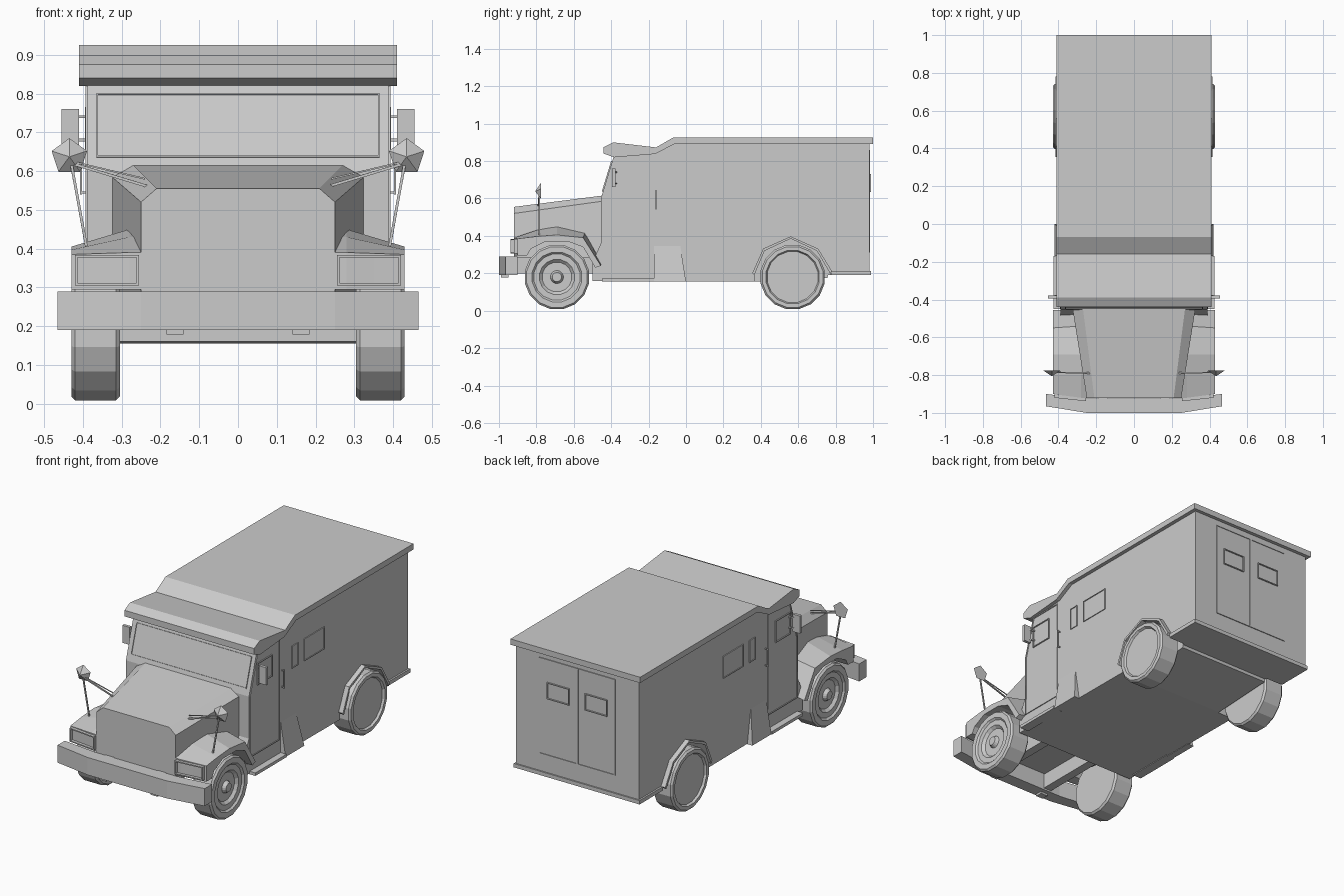
import bpy, bmesh, math
from mathutils import Vector

if "Cube" in bpy.data.objects:
    bpy.data.objects.remove(bpy.data.objects["Cube"])


def finish(name, bm, mirror=False):
    bmesh.ops.recalc_face_normals(bm, faces=bm.faces)
    me = bpy.data.meshes.new(name)
    bm.to_mesh(me)
    bm.free()
    ob = bpy.data.objects.new(name, me)
    bpy.context.collection.objects.link(ob)
    if mirror:
        ob.modifiers.new("mirror", "MIRROR")
    return ob


def loft(name, sections, mirror=False):
    """Skin a list of matching closed sections and cap both ends."""
    bm = bmesh.new()
    rings = [[bm.verts.new(p) for p in s] for s in sections]
    n = len(rings[0])
    for a, b in zip(rings, rings[1:]):
        for i in range(n):
            j = (i + 1) % n
            bm.faces.new((a[i], a[j], b[j], b[i]))
    bm.faces.new(rings[0])
    bm.faces.new(rings[-1])
    return finish(name, bm, mirror)


def prism(name, yz, x0, x1, mirror=False):
    return loft(name, [[(x, y, z) for y, z in yz] for x in (x0, x1)], mirror)


def box(name, x0, x1, y0, y1, z0, z1, mirror=False):
    return prism(name, [(y0, z0), (y1, z0), (y1, z1), (y0, z1)], x0, x1, mirror)


def rod(name, p, q, r=0.004):
    p, q = Vector(p), Vector(q)
    u = (q - p).orthogonal().normalized()
    v = (q - p).cross(u).normalized()
    ring = [u * r, v * r, -u * r, -v * r]
    return loft(name, [[c + o for o in ring] for c in (p, q)], True)


def panel(name, pts, out, rim=0.01, depth=0.005, mirror=False):
    """Raised frame around a sunken flat panel, standing on a surface."""
    bm = bmesh.new()
    out = Vector(out).normalized()
    low = [bm.verts.new(p) for p in pts]
    high = [bm.verts.new(Vector(p) + out * depth) for p in pts]
    n = len(pts)
    for i in range(n):
        j = (i + 1) % n
        bm.faces.new((low[i], low[j], high[j], high[i]))
    top = bm.faces.new(high)
    bm.normal_update()
    bmesh.ops.inset_region(bm, faces=[top], thickness=rim, use_boundary=True)
    r = bmesh.ops.extrude_discrete_faces(bm, faces=[top])
    bmesh.ops.translate(bm, vec=out * (0.001 - depth), verts=r["faces"][0].verts)
    return finish(name, bm, mirror)


def side_rect(name, y0, y1, z0, z1, x=0.388, **kw):
    return panel(name, [(x, y0, z0), (x, y1, z0), (x, y1, z1), (x, y0, z1)],
                 (1, 0, 0), mirror=True, **kw)


def wheel(name, y, profile, n=16):
    """Turned wheel: profile of (radius, x) pairs around the axle."""
    rings = [[(x, y + r * math.cos((k + .5) * math.tau / n),
               0.18 + r * math.sin((k + .5) * math.tau / n)) for k in range(n)]
             for r, x in profile]
    return loft(name, rings, True)


# Armoured body with rear wheel wells cut in
body = prism("body", [(-.50, .16), (-.50, .26), (-.455, .36), (-.455, .60), (-.385, .83),
                      (-.16, .84), (-.06, .895), (.98, .895), (.98, .19), (.76, .19),
                      (.755, .175), (.37, .155)], -.388, .388)
arch = [(.365, .19), (.42, .32), (.56, .385), (.70, .32), (.77, .20)]
for s in (1, -1):
    cutter = prism("well_cutter", [(.365, .05)] + arch + [(.77, .05)], .29 * s, .5 * s)
    cutter.hide_render = True
    mod = body.modifiers.new("well", "BOOLEAN")
    mod.object, mod.operation, mod.solver = cutter, "DIFFERENCE", "EXACT"
    bpy.context.view_layer.objects.active = body
    bpy.ops.object.modifier_apply(modifier=mod.name)
    bpy.data.objects.remove(cutter)
lip = arch + [(y + (y - .57) * .05, z + .012) for y, z in reversed(arch)]
prism("rear_arch_lip", lip, .38, .415, True)
box("rear_skirt", -.398, .398, .775, .988, .19, .212)

# Roof with front visor
prism("roof", [(-.385, .82), (-.44, .84), (-.44, .875), (-.39, .90), (-.16, .873),
               (-.07, .925), (1.0, .925), (1.0, .892), (-.06, .892), (-.165, .838)], -.41, .41)

# Hood tapering towards the grille
def hood_section(y, w, t, z, top):
    return [(-w, y, .285), (-w, y, z), (-t, y, top), (t, y, top), (w, y, z), (w, y, .285)]


loft("hood", [hood_section(-.92, .25, .21, .52, .555),
              hood_section(-.45, .325, .27, .585, .615)])

# Front fenders, higher on the inside
under = [(-.485, .23), (-.55, .34), (-.63, .37), (-.75, .37), (-.83, .33), (-.85, .295)]
inner = [(-.92, .295), (-.92, .39), (-.80, .43), (-.69, .45), (-.54, .42), (-.455, .27)] + under
outer = [(-.90, .295), (-.90, .385), (-.80, .397), (-.69, .405), (-.55, .39), (-.455, .24)] + under
loft("front_fender", [[(.25, *p) for p in inner], [(.28, *p) for p in inner],
                      [(.43, *p) for p in outer]], True)
panel("headlight", [(.255, -.92, .305), (.42, -.902, .305), (.42, -.902, .383), (.255, -.92, .383)],
      (0, -1, 0), rim=.009, depth=.018, mirror=True)

# Bumper with swept-back ends, frame rails and tow tabs
plan = [(-.25, -1.0), (.25, -1.0), (.465, -.965), (.465, -.90), (.25, -.925),
        (-.25, -.925), (-.465, -.90), (-.465, -.965)]
loft("front_bumper", [[(x, y, z) for x, y in plan] for z in (.19, .29)])
box("frame_rail", .14, .19, -.93, -.49, .20, .29, True)
box("tow_tab", .14, .185, -.99, -.95, .178, .195, True)

# Running board and flared skirt behind the door
box("running_board", .37, .425, -.45, -.17, .155, .172, True)
loft("skirt_flare", [[(.38, -.17, .155), (.42, -.17, .155), (.389, -.17, .345)],
                     [(.38, .0, .155), (.42, .0, .155), (.389, -.03, .345)]], True)

# Wheels
tyre = [(.165, .305), (.175, .315), (.175, .42), (.165, .43)]
wheel("front_wheel", -.69, tyre + [(.135, .43), (.125, .42), (.095, .42), (.08, .405),
                                   (.035, .405), (.025, .425)])
wheel("rear_wheel", .57, tyre + [(.145, .43), (.138, .418)])

# Windscreen lying on the sloped cab front
def screen(x, z):
    return (x, -.455 + (z - .60) * .304, z)


panel("windscreen", [screen(-.365, .635), screen(.365, .635), screen(.365, .80), screen(-.365, .80)],
      (0, -.957, .29), rim=.006, depth=.006)

# Cab doors and side windows
panel("cab_door", [(.388, y, z) for y, z in
                   [(-.45, .25), (-.18, .25), (-.18, .825), (-.382, .825), (-.45, .60)]],
      (1, 0, 0), rim=.008, depth=.005, mirror=True)
side_rect("cab_door_window", -.385, -.25, .64, .765, rim=.007, depth=.007)
side_rect("slot_window", -.07, -.015, .615, .742, rim=.006)
side_rect("side_window", .04, .222, .615, .742, rim=.006)

# Grab handle behind the door
rod("grab_handle", (.405, -.16, .54), (.405, -.16, .645))
for z in (.545, .64):
    rod("handle_mount", (.385, -.16, z), (.407, -.16, z))

# Rear double doors with windows
def rear_rect(name, x0, x1, z0, z1, mirror=True, **kw):
    panel(name, [(x0, .98, z0), (x1, .98, z0), (x1, .98, z1), (x0, .98, z1)],
          (0, 1, 0), mirror=mirror, **kw)


rear_rect("rear_door", .001, .24, .31, .86, rim=.007)
rear_rect("rear_window", .05, .19, .635, .73, rim=.007, depth=.008)

# Door mirrors
box("door_mirror", .41, .455, -.395, -.378, .66, .76, True)
for z in (.68, .74):
    rod("door_mirror_arm", (.38, -.37, z), (.435, -.385, z), .005)

# Five-sided fender mirrors on rods
cone = []
for y, r in ((-.805, .002), (-.775, .048)):
    cone.append([(.435 + r * math.sin(k * math.tau / 5), y, .637 + r * math.cos(k * math.tau / 5))
                 for k in range(5)])
loft("fender_mirror", cone, True)
rod("fender_mirror_post", (.39, -.785, .40), (.432, -.785, .63), .005)
rod("fender_mirror_brace", (.215, -.79, .555), (.43, -.785, .62), .005)
rod("fender_mirror_stay", (.24, -.785, .58), (.43, -.785, .625), .003)
